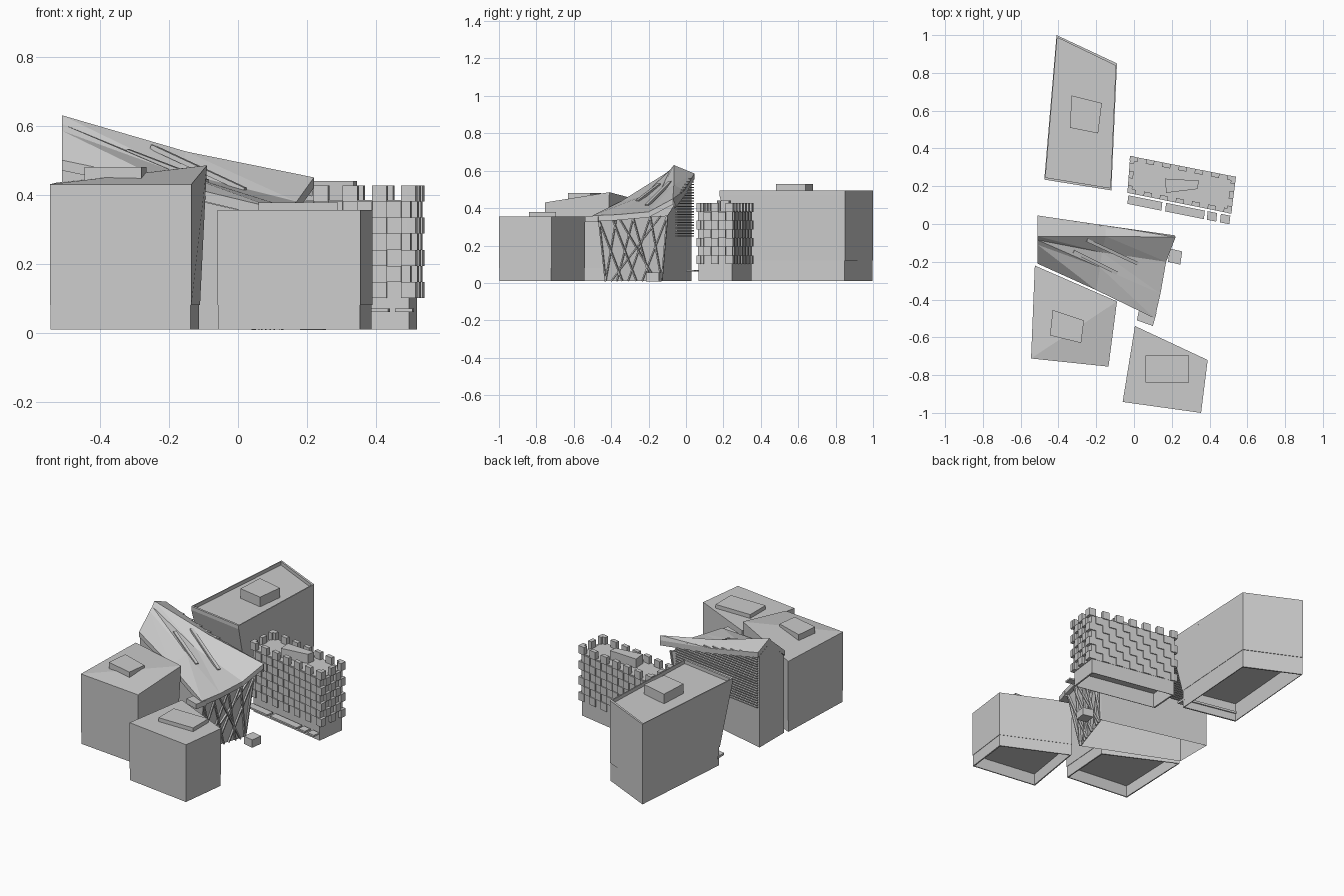
import bpy, bmesh
from mathutils import Vector as V
from mathutils.bvhtree import BVHTree

if "Cube" in bpy.data.objects:
    bpy.data.objects.remove(bpy.data.objects["Cube"])


def make(name, bm):
    bmesh.ops.recalc_face_normals(bm, faces=bm.faces)
    me = bpy.data.meshes.new(name)
    bm.to_mesh(me)
    bm.free()
    ob = bpy.data.objects.new(name, me)
    bpy.context.collection.objects.link(ob)
    return ob


def add_prism(bm, low, high, caps=True):
    a = [bm.verts.new(p) for p in low]
    b = [bm.verts.new(p) for p in high]
    n = len(a)
    for i in range(n):
        j = (i + 1) % n
        bm.faces.new((a[i], a[j], b[j], b[i]))
    if caps:
        bm.faces.new(a[::-1])
        bmesh.ops.triangulate(bm, faces=[bm.faces.new(b)])


def at(pts, z):
    return [(p[0], p[1], z) for p in pts]


def prism(name, low, high, caps=True):
    bm = bmesh.new()
    add_prism(bm, low, high, caps)
    return make(name, bm)


def inset(pts, d):
    c = sum((V(p[:2]) for p in pts), V((0, 0))) / len(pts)
    return [tuple(V(p[:2]) + (c - V(p[:2])).normalized() * d) for p in pts]


def ring(name, pts, z0, z1, t):
    # hollow wall following a footprint
    bm = bmesh.new()
    inn = inset(pts, t)
    loops = [[bm.verts.new(p) for p in at(q, z)]
             for q, z in ((pts, z0), (pts, z1), (inn, z1), (inn, z0))]
    n = len(pts)
    for k in range(4):
        a, b = loops[k], loops[(k + 1) % 4]
        for i in range(n):
            j = (i + 1) % n
            bm.faces.new((a[i], a[j], b[j], b[i]))
    return make(name, bm)


def add_beam(bm, p, q, w, h, up=V((0, 0, 1))):
    p, q = V(p), V(q)
    d = (q - p).normalized()
    s = d.cross(up).normalized() * w / 2
    u = s.cross(d).normalized() * h / 2
    add_prism(bm, [p + s + u, p - s + u, p - s - u, p + s - u],
              [q + s + u, q - s + u, q - s - u, q + s - u])


# back-left block: leaning front wall, parapet, recessed roof
a_top = [(-.475, .235), (-.12, .178), (-.09, .85), (-.41, 1.0)]
a_low = [(-.463, .34), (-.13, .27), (-.09, .85), (-.41, 1.0)]
prism("back_block_walls", at(a_low, .12), at(a_top, .472))
ring("back_block_parapet", a_top, .471, .493, .014)
ring("back_block_ground_floor", inset(a_low, .004), .01, .121, .01)
can = [(-.463, .3), (-.13, .23), (-.13, .29), (-.463, .36)]
prism("back_block_canopy", at(can, .055), at(can, .068))
a_box = [(-.34, .51), (-.19, .48), (-.17, .64), (-.33, .68)]
prism("back_block_roof_box", at(a_box, .46), at(a_box, .53))

# front-left block with one raised roof corner
c_pts = [(-.545, -.712), (-.135, -.755), (-.09, -.41), (-.525, -.22)]
c_low = [(-.545, -.712), (-.135, -.755), (-.11, -.42), (-.525, -.22)]
prism("left_block_walls", at(c_low, .08),
      [(*p, z) for p, z in zip(c_pts, (.43, .43, .485, .435))])
ring("left_block_ground_floor", inset(c_low, .003), .01, .081, .01)
c_box = [(-.445, -.59), (-.28, -.63), (-.265, -.51), (-.43, -.455)]
prism("left_block_roof_box", at(c_box, .42), at(c_box, .48))

# front-right block
d_pts = [(-.06, -.942), (.355, -1.0), (.39, -.72), (.005, -.54)]
prism("right_block_walls", at(d_pts, .08), at(d_pts, .355))
ring("right_block_ground_floor", inset(d_pts, .003), .01, .081, .01)
d_box = [(.06, -.84), (.29, -.84), (.29, -.695), (.06, -.695)]
prism("right_block_roof_box", at(d_box, .35), at(d_box, .378))

# checkered block: core, base, panels and awnings
b_pts = [(-.035, .165), (.515, .055), (.54, .25), (-.02, .36)]
core = inset(b_pts, .018)
prism("checker_block_core", at(core, .1), at(core, .385))
ring("checker_block_ground_floor", inset(b_pts, .022), .01, .101, .01)
bm = bmesh.new()
rows, z0, z1 = 7, .1, .427
for k, cols in enumerate((13, 5, 13, 5)):
    p, q = V(b_pts[k]), V(b_pts[(k + 1) % 4])
    d = (q - p).normalized()
    back = V((-d.y, d.x)) * .024
    for i in range(cols):
        for j in range(rows):
            if (i + j) % 2:
                continue
            s, e = p.lerp(q, i / cols), p.lerp(q, (i + 1) / cols)
            foot = [s, e, e + back, s + back]
            h = (z1 - z0) / rows
            add_prism(bm, at(foot, z0 + j * h), at(foot, z0 + (j + 1) * h))
make("checker_panels", bm)
b_box = [(.17, .165), (.335, .185), (.345, .23), (.165, .24)]
prism("checker_block_roof_box", at(b_box, .38), at(b_box, .44))
bm = bmesh.new()
for x0, x1 in ((-.035, .145), (.165, .37), (.385, .435), (.455, .505)):
    y0, y1 = .13 - .2 * x0, .13 - .2 * x1
    foot = [(x0, y0 - .03), (x1, y1 - .03), (x1 + .005, y1 + .015), (x0 + .005, y0 + .015)]
    add_prism(bm, at(foot, .06), at(foot, .07))
make("shop_awnings", bm)

# central hall: open shell of walls under the roof
prism("hall_walls",
      [(-.51, -.2, .01), (.03, -.43, .01), (.13, -.13, .01), (-.51, .03, .01), (-.51, -.065, .01)],
      [(-.51, -.2, .475), (.09, -.465, .335), (.165, -.1, .36), (-.51, .03, .56), (-.51, -.065, .6)],
      caps=False)

# folded hall roof: creases fanning from the high left end
prof = [
    [(-.51, .045, .585), (-.15, -.008, .495), (.215, -.06, .425)],
    [(-.51, -.065, .63), (-.15, -.065, .525), (.22, -.07, .45)],
    [(-.51, -.085, .605), (-.17, -.15, .465), (.17, -.2, .38)],
    [(-.51, -.11, .585), (-.18, -.23, .465), (.14, -.37, .365)],
    [(-.51, -.21, .5), (-.2, -.35, .435), (.11, -.5, .36)]]
bm = bmesh.new()
g = [[bm.verts.new(p) for p in r] for r in prof]
low = [[bm.verts.new((p[0], p[1], p[2] - .03)) for p in r] for r in prof]
for grid in (g, low):
    for i in range(4):
        for j in range(2):
            bm.faces.new((grid[i][j], grid[i][j + 1], grid[i + 1][j + 1]))
            bm.faces.new((grid[i][j], grid[i + 1][j + 1], grid[i + 1][j]))
rim = [(0, 0), (0, 1), (0, 2), (1, 2), (2, 2), (3, 2), (4, 2), (4, 1), (4, 0), (3, 0), (2, 0), (1, 0)]
for k, (i, j) in enumerate(rim):
    m, n = rim[(k + 1) % len(rim)]
    bm.faces.new((g[i][j], g[m][n], low[m][n], low[i][j]))
roof = BVHTree.FromBMesh(bm)
make("hall_roof", bm)

# skylight bars lying on the roof folds
bm = bmesh.new()
for p, q in (((-.25, -.085), (.02, -.21)), ((-.32, -.145), (-.09, -.26))):
    ends = [roof.ray_cast(V((*e, 2)), V((0, 0, -1)))[0] for e in (p, q)]
    add_beam(bm, *ends, .018, .014)
make("skylight_bars", bm)
tip = [(.015, -.51), (.1, -.54), (.12, -.47), (.03, -.44)]
prism("roof_eave_tip", at(tip, .325), at(tip, .355))

# diagonal lattice on the glazed end wall
fl, fr, tl, tr = (V(p) for p in ((.035, -.43, .01), (.137, -.13, .01), (.097, -.465, .335), (.172, -.1, .36)))
out = (fr - fl).cross(tl - fl).normalized()
bm = bmesh.new()
for s, e in ((0, .25), (.3, 0), (.2, .5), (.55, .2), (.4, .75), (.8, .5), (.65, 1), (1, .75), (0, 0), (1, 1), (.1, .9), (.9, .3)):
    add_beam(bm, fl.lerp(fr, s), tl.lerp(tr, e), .007, .012, out)
make("end_wall_lattice", bm)

# louvres on the rear wall, cut off by the sloping roof
bm = bmesh.new()
for i in range(22):
    z = .25 + i * .0145
    x = min(.1, -.51 + (.585 - z) / .22)
    if x > -.49:
        ends = [(e, .038 - .148 * (e + .51), z) for e in (-.5, x)]
        add_beam(bm, *ends, .012, .006)
make("rear_louvres", bm)

# entrance box beside the hall
box = [(.18, -.2), (.245, -.215), (.255, -.145), (.19, -.13)]
prism("entrance_box", at(box, .008), at(box, .055))
